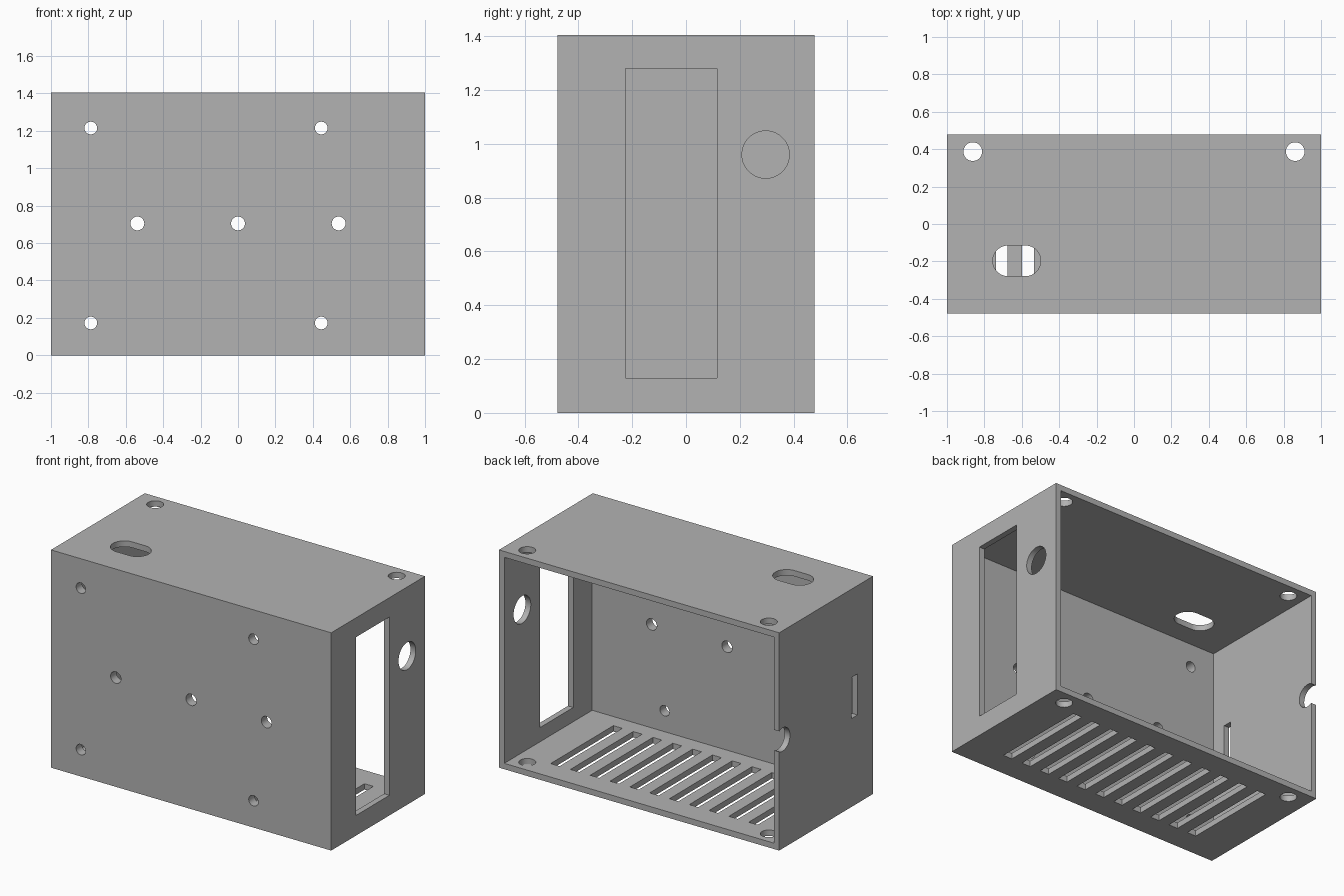
import bpy, bmesh
from math import sin, cos, tau

cube = bpy.data.objects.get("Cube")
if cube:
    bpy.data.objects.remove(cube, do_unlink=True)

W, D, H = 1.0, 0.478, 1.405      # half width, half depth, height
WALL, FRONT = 0.038, 0.06

grey = bpy.data.materials.new("plain grey")
grey.use_nodes = True
colour = (0.45, 0.45, 0.45, 1)
grey.diffuse_color = colour
grey.node_tree.nodes["Principled BSDF"].inputs["Base Color"].default_value = colour


def rect(u0, u1, v0, v1):
    return [(u0, v0), (u1, v0), (u1, v1), (u0, v1)]


def disc(u, v, r, stretch=0, n=48):
    """Circle, or a round-ended slot when stretched along u."""
    pts = []
    for i in range(n):
        a = tau * (i + 0.5) / n
        pts.append((u + r * cos(a) + (stretch if cos(a) > 0 else -stretch), v + r * sin(a)))
    return pts


def prism(bm, axis, profile, lo, hi):
    """Extrude a 2D profile along an axis from lo to hi."""
    place = {"x": lambda u, v, w: (w, u, v),
             "y": lambda u, v, w: (u, w, v),
             "z": lambda u, v, w: (u, v, w)}[axis]
    a = [bm.verts.new(place(u, v, lo)) for u, v in profile]
    b = [bm.verts.new(place(u, v, hi)) for u, v in profile]
    faces = [bm.faces.new(a), bm.faces.new(b[::-1])]
    for i in range(len(a)):
        j = (i + 1) % len(a)
        faces.append(bm.faces.new((a[i], b[i], b[j], a[j])))
    bmesh.ops.recalc_face_normals(bm, faces=faces)


def finish(bm, name):
    mesh = bpy.data.meshes.new(name)
    bm.to_mesh(mesh)
    bm.free()
    mesh.materials.append(grey)
    obj = bpy.data.objects.new(name, mesh)
    bpy.context.collection.objects.link(obj)
    return obj


# Solid block of the case
bm = bmesh.new()
prism(bm, "z", rect(-W, W, -D, D), 0, H)
case = finish(bm, "open_back_case")

# Inner space, open at the back
bm = bmesh.new()
prism(bm, "y", rect(-W + WALL, W - WALL, WALL, H - WALL), -D + FRONT, D + 0.1)
cavity = finish(bm, "cavity_cutter")

# All openings
bm = bmesh.new()

# Front wall: four mounting holes and a middle row of three
front = (-D - 0.05, -D + FRONT + 0.03)
for x in (-0.787, 0.445):
    for z in (0.173, 1.215):
        prism(bm, "y", disc(x, z, 0.034), *front)
for x in (-0.538, 0, 0.538):
    prism(bm, "y", disc(x, 0.705, 0.037), *front)

# Left wall: tall window and round hole
left = (W - WALL - 0.03, W + 0.05)
prism(bm, "x", rect(-0.225, 0.115, 0.13, 1.28), *left)
prism(bm, "x", disc(0.296, 0.96, 0.088), *left)

# Right wall: narrow slot and a cable notch in the back edge
right = (-W - 0.05, -W + WALL + 0.03)
prism(bm, "x", rect(-0.32, -0.26, 0.57, 0.835), *right)
prism(bm, "x", disc(0.443, 0.703, 0.075), *right)

# Roof and floor: corner screw holes
for x in (-0.862, 0.862):
    prism(bm, "z", disc(x, 0.387, 0.05), -0.05, H + 0.05)

# Roof: round-ended slot
prism(bm, "z", disc(-0.627, -0.197, 0.082, 0.046), H - WALL - 0.03, H + 0.05)

# Floor: row of vent slots
VENTS, SPAN = 11, 0.707
for i in range(VENTS):
    x = -SPAN + 2 * SPAN * i / (VENTS - 1)
    prism(bm, "z", rect(x - 0.032, x + 0.032, -0.315, 0.325), -0.05, WALL + 0.03)

openings = finish(bm, "openings_cutter")

# Cut, then discard the cutters
bpy.context.view_layer.objects.active = case
case.select_set(True)
for cutter in (cavity, openings):
    cutter.hide_render = True
    mod = case.modifiers.new(cutter.name, "BOOLEAN")
    mod.operation = "DIFFERENCE"
    mod.solver = "EXACT"
    mod.object = cutter
    bpy.ops.object.modifier_apply(modifier=mod.name)
    bpy.data.objects.remove(cutter, do_unlink=True)

bpy.ops.object.shade_smooth_by_angle(angle=0.5)
